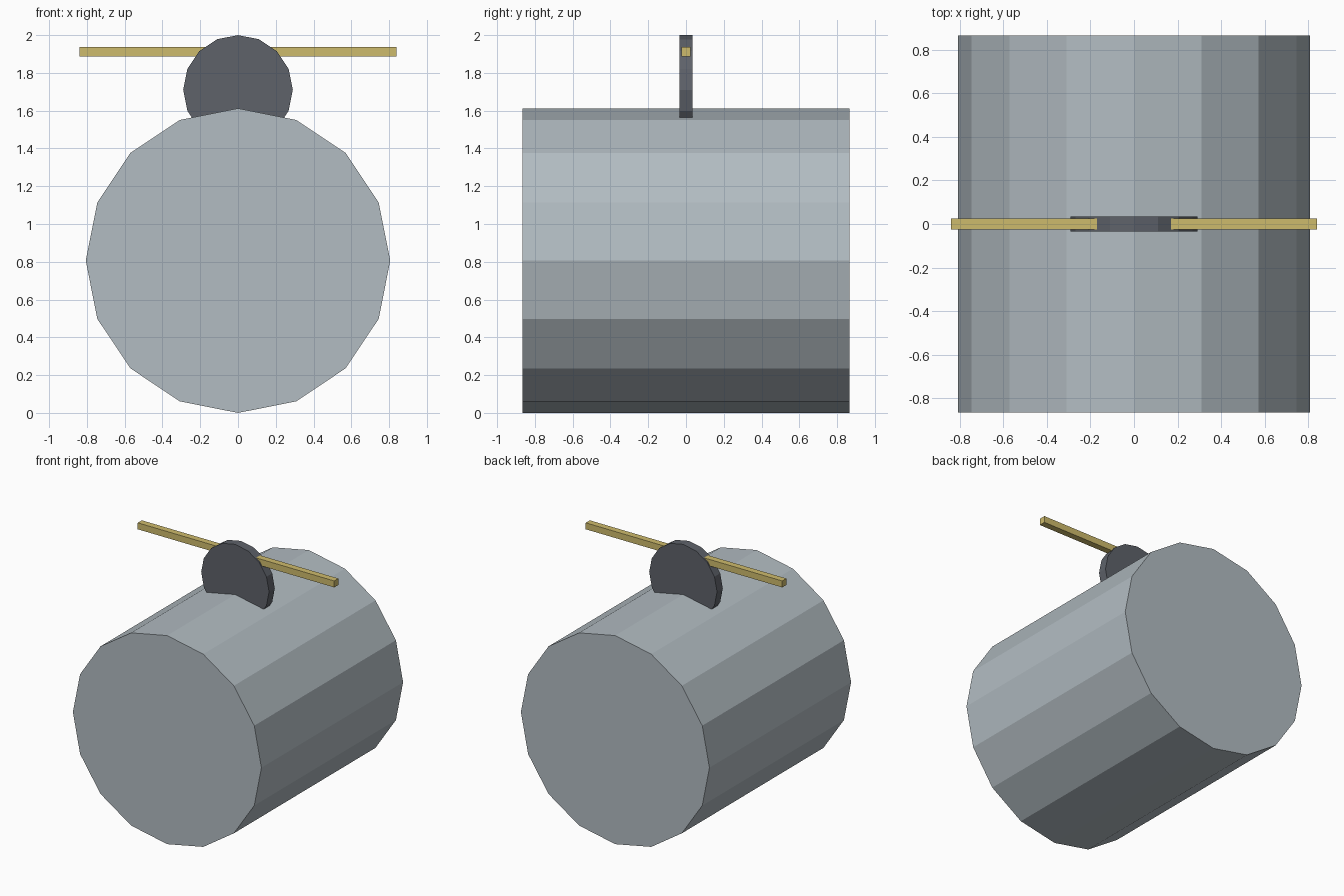
import bpy, math

if "Cube" in bpy.data.objects:
    bpy.data.objects.remove(bpy.data.objects["Cube"])


def material(name, rgb):
    m = bpy.data.materials.new(name)
    m.diffuse_color = (*rgb, 1)
    m.use_nodes = True
    m.node_tree.nodes["Principled BSDF"].inputs["Base Color"].default_value = m.diffuse_color
    return m


steel = material("pale_steel", (0.445, 0.503, 0.539))
dark = material("dark_grey", (0.112, 0.122, 0.144))
brass = material("dull_yellow", (0.617, 0.497, 0.15))


def cylinder_y(name, radius, length, z, mat):
    """Flat-shaded 16-sided cylinder lying along y."""
    bpy.ops.mesh.primitive_cylinder_add(vertices=16, radius=radius, depth=length,
                                        location=(0, 0, z),
                                        rotation=(math.pi / 2, 0, 0))
    ob = bpy.context.object
    ob.name = name
    ob.data.materials.append(mat)
    return ob


# Large drum lying on its side
cylinder_y("drum", 0.806, 1.73, 0.806, steel)

# Thin upright disc sunk into the top of the drum
cylinder_y("top_disc", 0.29, 0.07, 1.71, dark)

# Square bar through the disc
bpy.ops.mesh.primitive_cube_add(size=1, location=(0, 0, 1.913))
bar = bpy.context.object
bar.name = "cross_bar"
bar.scale = (1.68, 0.05, 0.05)
bar.data.materials.append(brass)
